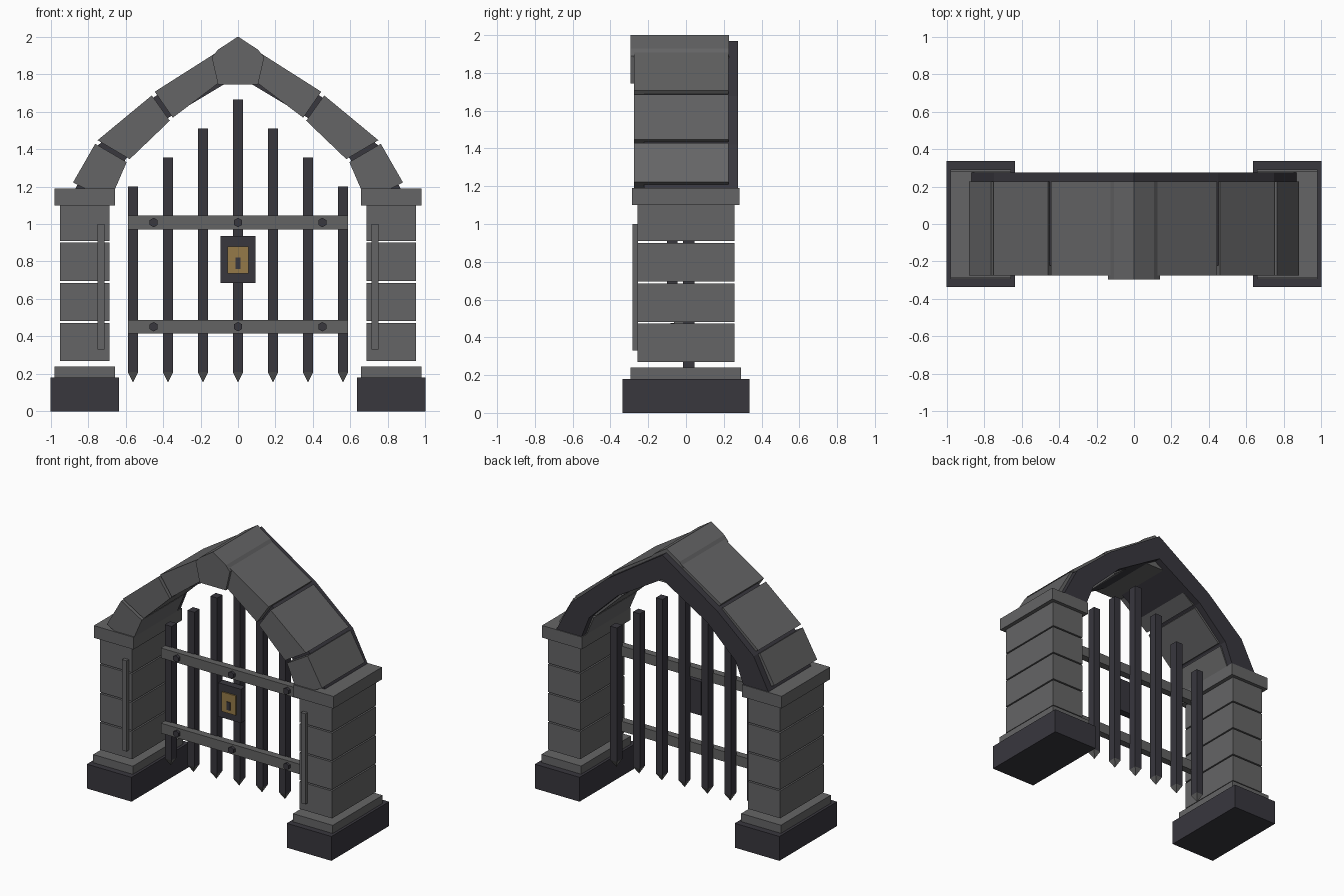
import bpy, bmesh, math
from mathutils import Matrix

if "Cube" in bpy.data.objects:
    bpy.data.objects.remove(bpy.data.objects["Cube"])


def material(name, rgb):
    m = bpy.data.materials.new(name)
    m.diffuse_color = (*rgb, 1)
    m.use_nodes = True
    m.node_tree.nodes["Principled BSDF"].inputs["Base Color"].default_value = m.diffuse_color
    return m


STONE = material("grey stone", (0.130, 0.130, 0.133))
DARK = material("dark iron", (0.040, 0.038, 0.048))
STEEL = material("worn steel", (0.125, 0.125, 0.125))
BRASS = material("aged brass", (0.30, 0.195, 0.065))


def finish(name, bm, mat):
    bmesh.ops.recalc_face_normals(bm, faces=bm.faces)
    me = bpy.data.meshes.new(name)
    bm.to_mesh(me)
    bm.free()
    me.materials.append(mat)
    ob = bpy.data.objects.new(name, me)
    bpy.context.collection.objects.link(ob)
    return ob


def prism(name, profile, y0, y1, mat):
    """Extrude an x-z outline from y0 to y1."""
    bm = bmesh.new()
    face = bm.faces.new([bm.verts.new((x, y0, z)) for x, z in profile])
    ext = bmesh.ops.extrude_face_region(bm, geom=[face])
    verts = [v for v in ext["geom"] if isinstance(v, bmesh.types.BMVert)]
    bmesh.ops.translate(bm, verts=verts, vec=(0, y1 - y0, 0))
    return finish(name, bm, mat)


def box(name, x0, x1, y0, y1, z0, z1, mat):
    return prism(name, [(x0, z0), (x1, z0), (x1, z1), (x0, z1)], y0, y1, mat)


def mirrored(pts):
    return [(-x, z) for x, z in pts]


# Arch stones (right half), as x-z outlines
VOUSSOIRS = [
    [(0.88, 1.222), (0.762, 1.428), (0.594, 1.33), (0.685, 1.12)],
    [(0.749, 1.447), (0.460, 1.686), (0.364, 1.551), (0.578, 1.346)],
    [(0.444, 1.706), (0.107, 1.92), (0.107, 1.75), (0.348, 1.567)],
]

for side, s in (("right", 1), ("left", -1)):
    def pbox(name, x0, x1, *rest):
        box(f"{side}_{name}", s * x0, s * x1, *rest)

    # Pillar: base, plinth, four courses, cap, front strip
    pbox("pillar_base", 0.635, 1.0, -0.337, 0.337, 0, 0.18, DARK)
    pbox("pillar_plinth", 0.655, 0.98, -0.293, 0.29, 0.18, 0.24, STONE)
    for i, (z0, z1) in enumerate([(0.27, 0.472), (0.482, 0.686),
                                  (0.696, 0.9), (0.91, 1.10)]):
        pbox(f"pillar_course_{i + 1}", 0.685, 0.95, -0.258, 0.256, z0, z1, STONE)
    pbox("pillar_cap", 0.655, 0.98, -0.285, 0.282, 1.10, 1.19, STONE)
    pbox("pillar_strip", 0.713, 0.75, -0.284, -0.255, 0.33, 1.0, STONE)

    # Arch stones
    for i, pts in enumerate(VOUSSOIRS):
        prism(f"{side}_arch_stone_{i + 1}", pts if s > 0 else mirrored(pts),
              -0.276, 0.226, STONE)

# Keystone
key = [(0.107, 1.745), (0.14, 1.89), (0.107, 1.93)]
prism("keystone", key + [(0, 2.0)] + mirrored(key)[::-1], -0.295, 0.228, STONE)

# Dark mortar ring, set back behind the stones
outer = [(0.872, 1.18), (0.747, 1.42), (0.447, 1.678)]
inner = [(0.367, 1.57), (0.60, 1.345), (0.685, 1.13)]
prism("arch_mortar", outer + [(0, 1.97)] + mirrored(outer)[::-1]
      + mirrored(inner)[::-1] + [(0, 1.79)] + inner, -0.222, 0.276, DARK)

# Gate bars with pointed tips
W, Y0, Y1 = 0.0275, -0.016, 0.046
for i in range(-3, 4):
    x = i * 0.1867
    top = 1.665 - 0.155 * abs(i)
    box(f"gate_bar_{i + 4}", x - W, x + W, Y0, Y1, 0.21, top, DARK)
    bm = bmesh.new()
    ring = [bm.verts.new(c) for c in ((x - W, Y0, 0.21), (x + W, Y0, 0.21),
                                      (x + W, Y1, 0.21), (x - W, Y1, 0.21))]
    tip = bm.verts.new((x, (Y0 + Y1) / 2, 0.155))
    bm.faces.new(ring)
    for k in range(4):
        bm.faces.new((ring[k], ring[(k + 1) % 4], tip))
    finish(f"bar_tip_{i + 4}", bm, STEEL)

# Cross rails with bolts
for name, z in (("lower", 0.452), ("upper", 1.008)):
    box(f"{name}_rail", -0.587, 0.587, -0.063, -0.01, z - 0.037, z + 0.037, STEEL)
    for j, x in enumerate((-0.45, 0, 0.45)):
        bm = bmesh.new()
        bmesh.ops.create_cone(bm, cap_ends=True, segments=6, radius1=0.025,
                              radius2=0.025, depth=0.03,
                              matrix=Matrix.Translation((x, -0.068, z))
                              @ Matrix.Rotation(math.pi / 2, 4, 'X'))
        finish(f"{name}_rail_bolt_{j + 1}", bm, DARK)

# Lock: case, brass plate, keyhole
box("lock_case", -0.093, 0.093, -0.1, -0.045, 0.685, 0.935, DARK)
box("lock_plate", -0.057, 0.057, -0.109, -0.1, 0.735, 0.88, BRASS)
box("keyhole", -0.014, 0.014, -0.114, -0.109, 0.76, 0.82, DARK)
